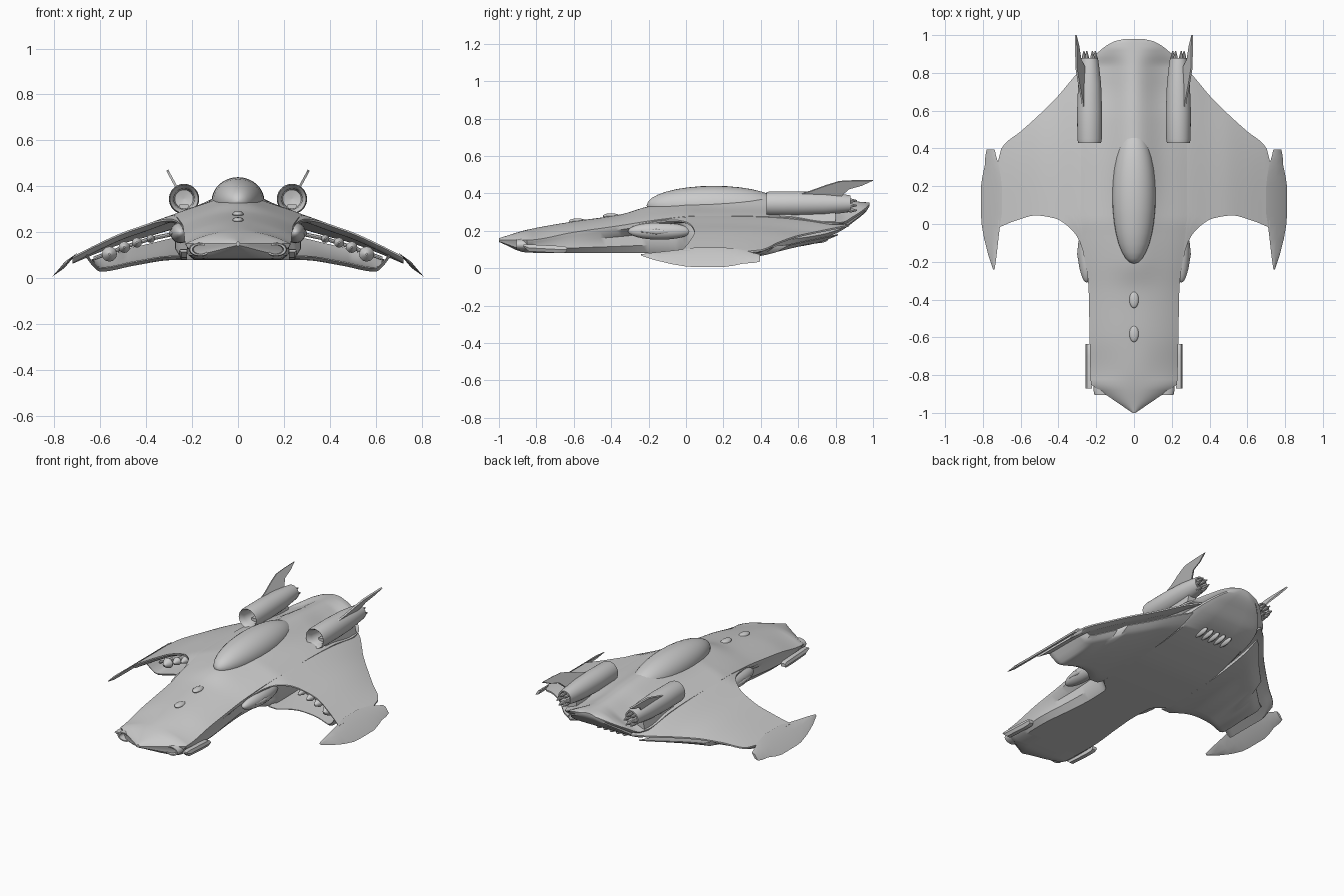
import bpy, bmesh, math
from mathutils import Vector

if "Cube" in bpy.data.objects:
    bpy.data.objects.remove(bpy.data.objects["Cube"])


def curve(pts):
    """Monotone smooth interpolation through (x, value) points."""
    d = [(b[1] - a[1]) / (b[0] - a[0]) for a, b in zip(pts, pts[1:])]
    m = [d[0]] + [2 * a * b / (a + b) if a * b > 0 else 0 for a, b in zip(d, d[1:])] + [d[-1]]

    def f(x):
        x = min(max(x, pts[0][0]), pts[-1][0])
        i = max(k for k in range(len(d)) if pts[k][0] <= x)
        h = pts[i + 1][0] - pts[i][0]
        t = (x - pts[i][0]) / h
        return ((2*t**3 - 3*t*t + 1) * pts[i][1] + (t**3 - 2*t*t + t) * h * m[i]
                + (3*t*t - 2*t**3) * pts[i + 1][1] + (t**3 - t*t) * h * m[i + 1])
    return f


def loft(name, rings, mirror=True):
    """Skin closed rings of equal length, cap the ends, optionally mirror in x."""
    bm = bmesh.new()
    vs = [[bm.verts.new(p) for p in r] for r in rings]
    n = len(rings[0])
    for a, b in zip(vs, vs[1:]):
        for i in range(n):
            bm.faces.new((a[i], a[(i + 1) % n], b[(i + 1) % n], b[i]))
    bm.faces.new(vs[0])
    bm.faces.new(vs[-1][::-1])
    bmesh.ops.recalc_face_normals(bm, faces=bm.faces)
    me = bpy.data.meshes.new(name)
    bm.to_mesh(me)
    bm.free()
    ob = bpy.data.objects.new(name, me)
    bpy.context.collection.objects.link(ob)
    if mirror:
        ob.modifiers.new("mirror", "MIRROR").use_axis = (True, False, False)
    return ob


def lathe(name, c, prof, mirror=True, n=24, sx=1, sz=1):
    """Turned part around an axis along y; prof is (y, radius)."""
    ang = [2 * math.pi * i / n for i in range(n)]
    return loft(name, [[(c[0] + r * sx * math.cos(a), c[1] + y, c[2] + r * sz * math.sin(a))
                        for a in ang] for y, r in prof], mirror)


def ellipsoid(name, c, rx, ry, rz, mirror=True, n=24):
    prof = [(-ry * math.cos(math.pi * i / 16), max(math.sin(math.pi * i / 16), .01)) for i in range(17)]
    return lathe(name, c, prof, mirror, n, rx, rz)


# Fuselage: y, half width, centre top, edge top, lower half width, bottom
T = [(-1, .008, .160, .150, .006, .140), (-.85, .228, .205, .150, .21, .083),
     (-.6, .235, .250, .192, .222, .08), (-.35, .240, .287, .228, .20, .08),
     (-.2, .255, .330, .252, .19, .08), (-.06, .27, .350, .27, .195, .08),
     (.03, .28, .365, .278, .275, .08), (.3, .28, .395, .278, .275, .085),
     (.55, .28, .385, .27, .26, .115), (.75, .28, .368, .245, .24, .165),
     (.83, .265, .362, .245, .22, .20), (.9, .2, .357, .28, .17, .25),
     (.965, .11, .352, .325, .09, .305), (.98, .05, .350, .34, .04, .33)]
W, C, E, WL, B = [curve([(r[0], r[k]) for r in T]) for k in range(1, 6)]
rows = [-1 + .15 * i / 5 for i in range(5)] + [-.85 + 1.68 * i / 60 for i in range(60)] \
    + [.83 + .15 * i / 12 for i in range(13)]
rings = []
for y in rows:
    w, c, e, wl, b = W(y), C(y), E(y), WL(y), B(y)
    if y < -.85:
        w, wl = .008 + .22 * (y + 1) / .15, .006 + .204 * (y + 1) / .15
    low = min(c - e, .055)
    half = []
    for i in range(13):
        u = i / 12
        half.append((u * w, e + low * (1 - u**2.2) + (c - e - low) * math.exp(-(u * w / .11)**2) * (1 - u**4)))
    d = min(.03, wl / 3)
    k = (e - b) / 4
    half += [(w * .985, e - k * .6), (wl, e - k * 1.6), (wl, b + k), (wl - d, b), (wl * .4, b), (0, b)]
    rings.append([(x, y, z) for x, z in half] + [(-x, y, z) for x, z in half[-2:0:-1]])
loft("fuselage", rings, False)

# Wing planform and height curves over x
front = curve([(.22, -.42), (.25, -.25), (.28, -.11), (.33, -.03), (.42, .03), (.52, .045), (.62, .02), (.72, -.02)])
back = curve([(.22, .87), (.28, .82), (.35, .74), (.4, .68), (.5, .58), (.6, .49), (.7, .405), (.72, .33)])
base = curve([(.22, .295), (.28, .278), (.4, .235), (.5, .2), (.6, .155), (.7, .105), (.72, .095)])


def wing_top(x, y):
    t = max(0, (y - .1) / (back(x) - .1))
    return base(x) - .2 * max(0, -y) * (x < .4) - .055 * t**3 * max(0, (.75 - x) / .45)


def slab(x, y0, y1, zf, th, n=22):
    """Section of a thin skin at station x."""
    up, dn = [], []
    for i in range(n + 1):
        t = i / n
        y = y0 + (y1 - y0) * t
        h = th * min(1, .25 + math.sqrt(t * 6), .3 + (1 - t) * 6)
        z = zf(x, y, t)
        up.append((x, y, z))
        dn.append((x, y, z - h))
    return up + dn[::-1]


xs = [.22 + .5 * i / 30 for i in range(31)]
loft("wing_upper_skin", [slab(x, front(x), back(x), lambda x, y, t: wing_top(x, y), .03) for x in xs])

# Lower skin, turning up at the outer end to close the hollow wing
under = curve([(.24, .1), (.3, .098), (.45, .075), (.6, .048), (.615, .055), (.665, .115)])


def wing_under(x, y, t):
    return under(x) + max(0, wing_top(x, back(x)) - .045 - under(x)) * t**3


xs = [.24 + .36 * i / 18 for i in range(19)] + [.615, .64, .665]
loft("wing_lower_skin", [slab(x, max(front(x), -.06) + .02, back(x) - .04 - .05 * (x > .5),
                              wing_under, .02) for x in xs])

# Drooping wing tip blades: y, inner x, outer x
tip = [(-.24, .738, .746), (-.17, .728, .77), (-.08, .718, .793), (0, .708, .807), (.05, .70, .81),
       (.2, .70, .81), (.25, .705, .803), (.31, .715, .79), (.36, .73, .787), (.395, .738, .78)]
rings = []
for y, a, b in tip:
    mid, h = (a + b) / 2, min(.013, (b - a) * .3)
    zf = lambda x: .006 + max(0, (.81 - x)) * .95
    rings.append([(a, y, zf(a)), (mid - .02 * (b - a), y, zf(mid) + h), (b, y, zf(b)), (mid, y, zf(mid) - h)])
loft("wing_tip_blade", rings)

# Machinery inside the hollow wing: spindles on a cross rod
for i, (x, z, r) in enumerate([(.38, .172, .018), (.44, .155, .022), (.495, .135, .025), (.56, .105, .033)]):
    lathe("wing_spindle_%d" % i, (x, .1, z),
          [(-.04, .004), (-.03, r * .5), (0, r), (.03, r * .6), (.1, r * .4), (.2, r * .5), (.28, .004)], n=12)
rod = []
for x, z in [(.27, .195), (.38, .172), (.495, .135), (.63, .085)]:
    rod.append([(x, .12 + .009 * math.cos(a * math.pi / 4), z + .009 * math.sin(a * math.pi / 4)) for a in range(8)])
loft("wing_cross_rod", rod)

# Canopy and small dorsal bumps
ellipsoid("canopy", (0, .15, .335), .115, .36, .105, False, 32)
for i, (y, z) in enumerate([(-.58, .252), (-.4, .279)]):
    ellipsoid("dorsal_bump_%d" % i, (0, y, z), .025, .045, .014, False, 16)

# Side intake pods in the recess under the chine
ellipsoid("intake_pod", (.25, -.14, .198), .045, .17, .046)
lathe("intake_pod_spike", (.285, -.16, .195), [(-.08, .003), (0, .016), (.06, .01), (.08, .002)], n=12)

# Nose gun ports and side rails
lathe("nose_port", (.165, -.9, .125), [(.1, .035), (.02, .038), (-.005, .034), (-.005, .026), (.04, .022)], sx=1.3, sz=.8)
rail = []
for y, z0, z1 in [(-.87, .115, .125), (-.84, .09, .127), (-.7, .082, .12), (-.65, .082, .118), (-.635, .09, .11)]:
    rail.append([(.222, y, z0), (.247, y, z0), (.256, y, (z0 + z1) / 2), (.25, y, z1), (.222, y, z1)])
loft("nose_rail", rail)

# Engine nacelles with hollow mouths, nozzles and petals
EX, EZ = .235, .345
lathe("engine_nacelle", (EX, 0, EZ), [(.56, .004), (.55, .04), (.46, .045), (.435, .056), (.43, .061), (.45, .065),
      (.6, .066), (.74, .061), (.84, .05), (.88, .044), (.88, .036), (.84, .032), (.84, .004)], n=32)
for i in range(6):
    a = math.pi * i / 3
    lathe("nozzle_petal_%d" % i, (EX + .03 * math.cos(a), .84, EZ - .01 + .03 * math.sin(a)),
          [(0, .008), (.045, .011), (.075, .003)], n=8)
loft("engine_pylon", [[(EX - s, .5, z), (EX + s, .5, z), (EX + s, .8, z), (EX - s, .8, z)]
                      for s, z in [(.035, .25), (.02, .32)]])

# Swept fins leaning outward from the engines: (y, height fraction)
fin = [(.56, 0), (.66, .3), (.75, .68), (.82, .93), (.9, .98), (1, 1), (.94, .68), (.87, .45), (.83, 0)]
base_pt, rise = Vector((.262, 0, .385)), Vector((.046, 0, .085))
off = Vector((.085, 0, -.046)).normalized() * .005
loft("engine_fin", [[base_pt + rise * s + Vector((0, y, 0)) + off * k for y, s in fin] for k in (-1, 1)])

# Exhaust vents under the tail
for i in range(5):
    ellipsoid("tail_vent_%d" % i, ((i - 2) * .045, .7, .155), .014, .06, .022, False, 12)

# Smooth shading with sharp edges kept
for ob in bpy.context.scene.objects:
    ob.select_set(True)
    bpy.context.view_layer.objects.active = ob
bpy.ops.object.shade_smooth_by_angle(angle=math.radians(35))
